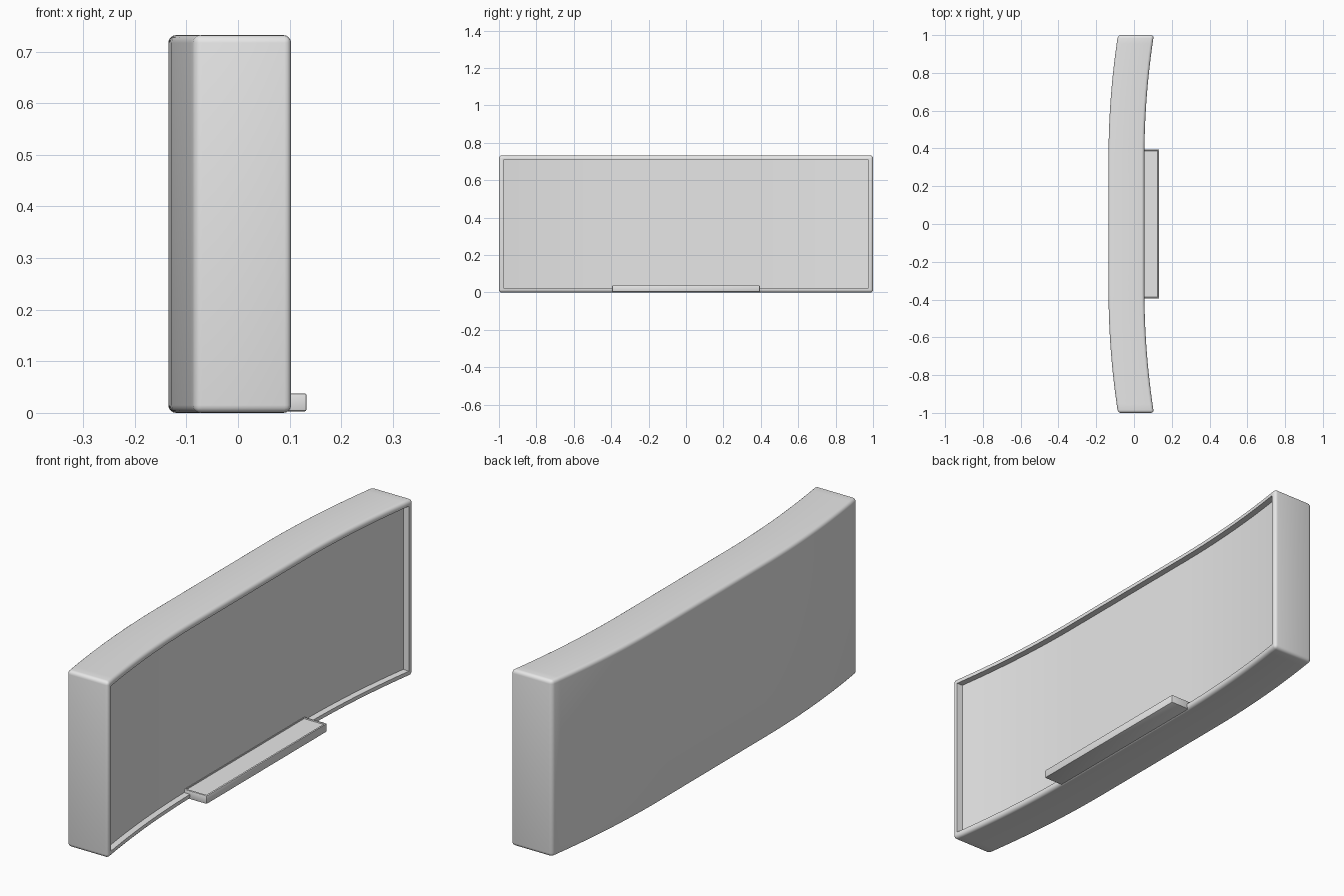
import bpy, bmesh
from mathutils import Vector

cube = bpy.data.objects.get("Cube")
if cube:
    bpy.data.objects.remove(cube, do_unlink=True)

HEIGHT, THICK, BACK = 0.732, 0.19, -0.135
BEVEL = 0.015

grey = bpy.data.materials.new("light grey")
grey.use_nodes = True
colour = (0.8, 0.8, 0.8, 1)
grey.diffuse_color = colour
grey.node_tree.nodes["Principled BSDF"].inputs["Base Color"].default_value = colour


def box(low, high):
    bm = bmesh.new()
    bmesh.ops.create_cube(bm, size=1)
    low, high = Vector(low), Vector(high)
    for v in bm.verts:
        v.co = (low + high) / 2 + v.co * (high - low)
    return bm


def facing(bm, axis):
    return max((f for f in bm.faces if f.normal.dot(axis) > 0.99),
               key=lambda f: f.calc_area())


def finish(bm, name):
    mesh = bpy.data.meshes.new(name)
    bm.to_mesh(mesh)
    bm.free()
    mesh.materials.append(grey)
    obj = bpy.data.objects.new(name, mesh)
    bpy.context.collection.objects.link(obj)
    bpy.ops.object.select_all(action="DESELECT")
    obj.select_set(True)
    bpy.context.view_layer.objects.active = obj
    bpy.ops.object.shade_smooth_by_angle(angle=0.6)


def bend(y):
    return 0.05 * max(0, (abs(y) - 0.35) / 0.65) ** 2


# Curved board: rounded slab with a recessed front, bent at both ends
bm = box((BACK, -1, 0), (BACK + THICK, 1, HEIGHT))
bmesh.ops.bevel(bm, geom=bm.edges[:], offset=BEVEL, segments=4,
                profile=0.5, affect="EDGES")
bm.normal_update()
panel = facing(bm, Vector((1, 0, 0)))
bmesh.ops.inset_region(bm, faces=[panel], thickness=0.012)
bmesh.ops.inset_region(bm, faces=[panel], thickness=0.002, depth=-0.025)
for i in range(-18, 19):
    bmesh.ops.bisect_plane(bm, geom=bm.verts[:] + bm.edges[:] + bm.faces[:],
                           plane_co=(0, i * 0.053, 0), plane_no=(0, 1, 0))
for v in bm.verts:
    v.co.x += bend(v.co.y)
finish(bm, "curved_board")

# Tray with a low lip, set into the lower rim
bm = box((0.025, -0.395, 0.003), (0.133, 0.395, 0.038))
bmesh.ops.bevel(bm, geom=bm.edges[:], offset=0.004, segments=2,
                profile=0.5, affect="EDGES")
bm.normal_update()
floor = facing(bm, Vector((0, 0, 1)))
bmesh.ops.inset_region(bm, faces=[floor], thickness=0.004)
bmesh.ops.inset_region(bm, faces=[floor], thickness=0.001, depth=-0.005)
finish(bm, "tray")
